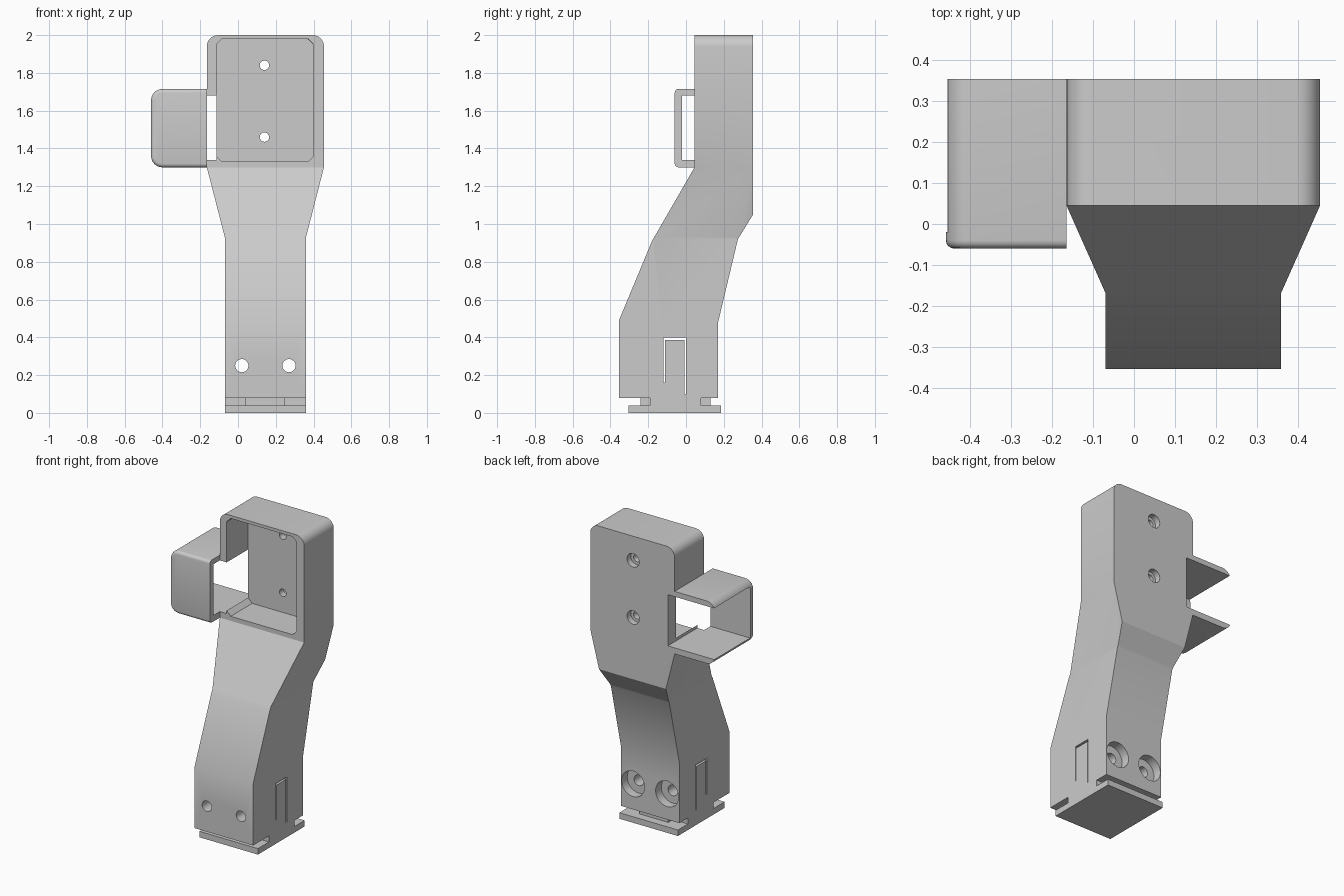
import bpy, bmesh, math
from mathutils import Vector

if "Cube" in bpy.data.objects:
    bpy.data.objects.remove(bpy.data.objects["Cube"])

grey = bpy.data.materials.new("matte grey")
grey.diffuse_color = (0.6, 0.6, 0.6, 1)
grey.use_nodes = True
grey.node_tree.nodes["Principled BSDF"].inputs["Base Color"].default_value = grey.diffuse_color


def prism(name, pts, axis, lo, hi):
    """Extrude a 2D outline: axis 'x' takes (y, z), 'y' takes (x, z)."""
    bm = bmesh.new()
    put = {'x': lambda p: (lo, p[0], p[1]), 'y': lambda p: (p[0], lo, p[1])}[axis]
    face = bm.faces.new([bm.verts.new(put(p)) for p in pts])
    ext = bmesh.ops.extrude_face_region(bm, geom=[face])
    move = Vector((hi - lo, 0, 0)) if axis == 'x' else Vector((0, hi - lo, 0))
    bmesh.ops.translate(bm, vec=move, verts=[v for v in ext['geom'] if isinstance(v, bmesh.types.BMVert)])
    bmesh.ops.recalc_face_normals(bm, faces=bm.faces)
    me = bpy.data.meshes.new(name)
    bm.to_mesh(me)
    bm.free()
    ob = bpy.data.objects.new(name, me)
    bpy.context.collection.objects.link(ob)
    me.materials.append(grey)
    return ob


def box(name, x0, x1, y0, y1, z0, z1):
    return prism(name, [(x0, z0), (x1, z0), (x1, z1), (x0, z1)], 'y', y0, y1)


def arc(cx, cz, r, a0, a1, n=8):
    return [(cx + r * math.cos(math.radians(a0 + (a1 - a0) * i / n)),
             cz + r * math.sin(math.radians(a0 + (a1 - a0) * i / n))) for i in range(n + 1)]


def apply_mod(ob, mod):
    bpy.context.view_layer.objects.active = ob
    bpy.ops.object.modifier_apply(modifier=mod.name)


def boolean(ob, tool, op='DIFFERENCE'):
    m = ob.modifiers.new("cut", 'BOOLEAN')
    m.object, m.operation, m.solver = tool, op, 'EXACT'
    apply_mod(ob, m)
    bpy.data.objects.remove(tool)


def drill(ob, x, z, r, y0, y1):
    boolean(ob, prism("drill", arc(x, z, r, 0, 345, 23), 'y', y0, y1))


def smooth(ob):
    bpy.ops.object.select_all(action='DESELECT')
    ob.select_set(True)
    bpy.context.view_layer.objects.active = ob
    bpy.ops.object.shade_smooth_by_angle(angle=math.radians(25))


# Bent arm: side outline crossed with the flared front outline
arm = prism("bracket_arm", [(-.355, .08), (.17, .08), (.17, .48), (.275, .92), (.355, 1.05),
                            (.355, 2), (.045, 2), (.045, 1.3), (-.18, .91), (-.355, .49)], 'x', -.6, .6)
front = [(-.07, 0), (.36, 0), (.36, .93), (.455, 1.3)]
front += arc(.395, 1.94, .06, 0, 90) + arc(-.105, 1.94, .06, 90, 180)
front += [(-.165, 1.3), (-.07, .93)]
boolean(arm, prism("outline", front, 'y', -.6, .6), 'INTERSECT')

# Open pocket with clipped corners, and the gap in its left wall
x0, x1, z0, z1, c = -.115, .40, 1.33, 1.98, .03
boolean(arm, prism("pocket", [(x0 + c, z0), (x1 - c, z0), (x1, z0 + c), (x1, z1 - c),
                              (x1 - c, z1), (x0 + c, z1), (x0, z1 - c), (x0, z0 + c)], 'y', -.1, .27))
boolean(arm, box("wall_gap", -.3, -.115, -.1, .5, 1.34, 1.68))

# Screw holes with counterbores at the back
for z in (1.46, 1.84):
    drill(arm, .14, z, .025, .2, .5)
    drill(arm, .14, z, .045, .315, .5)
for x in (.02, .27):
    drill(arm, x, .25, .035, -.5, .4)
    drill(arm, x, .25, .085, .11, .4)

# Slits around the side latch tongue
for y0, y1, za, zb in ((-.12, 0, .387, .4), (-.12, -.112, .16, .395), (-.008, 0, .1, .395)):
    boolean(arm, prism("slit", [(y0, za), (y1, za), (y1, zb), (y0, zb)], 'x', -.2, .5))
smooth(arm)

# Side loop: rounded block with softened front edge, hollowed behind the front plate
loop_pts = [(-.165, 1.3), (-.165, 1.715)] + arc(-.4, 1.655, .06, 90, 180) + arc(-.4, 1.36, .06, 180, 270)
loop = prism("side_loop", loop_pts, 'y', -.06, .355)
bm = bmesh.new()
bm.from_mesh(loop.data)
rim = [e for e in bm.edges if all(v.co.y < -.05 for v in e.verts)
       and not all(v.co.x > -.17 for v in e.verts)]
bmesh.ops.bevel(bm, geom=rim, offset=.02, segments=4, profile=.5, affect='EDGES')
bm.to_mesh(loop.data)
bm.free()
boolean(loop, box("hollow", -.6, 0, -.02, .5, 1.34, 1.68))
smooth(loop)

# Sliding foot: thin plate joined to the arm by a cross-shaped neck
box("foot_plate", -.07, .36, -.305, .185, 0, .04)
box("foot_neck_long", .04, .25, -.24, .13, .035, .085)
box("foot_neck_wide", -.07, .36, -.19, .08, .035, .08)
